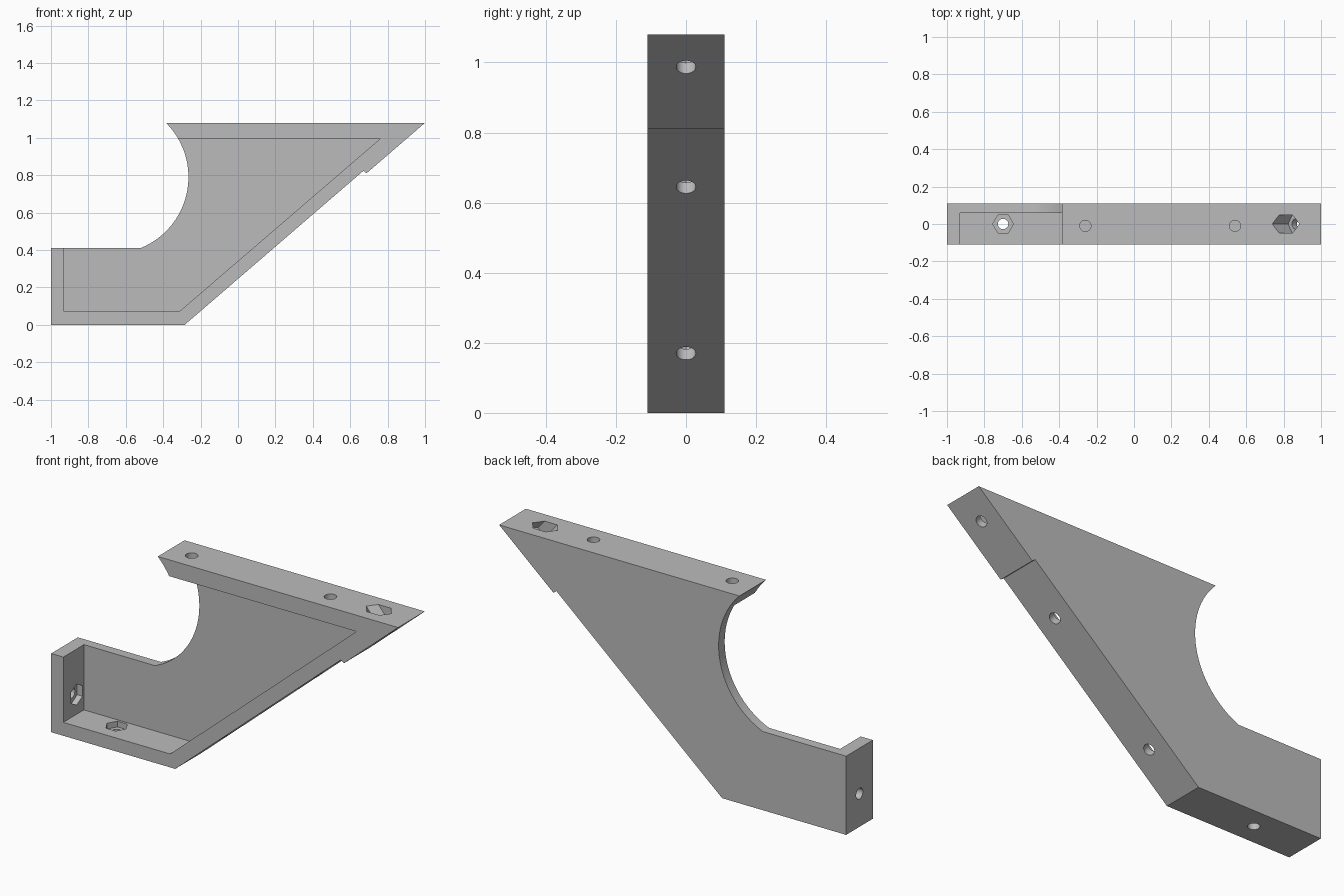
import bpy, bmesh, math
from mathutils import Vector

if "Cube" in bpy.data.objects:
    bpy.data.objects.remove(bpy.data.objects["Cube"], do_unlink=True)

HALF = 0.11                       # half depth of the bracket
WEB = 0.06                        # y where the back web begins
FLOOR = 0.04                      # material left under each nut recess
HOLE_R, HEX_R = 0.028, 0.055

grey = bpy.data.materials.new("plain_grey")
grey.use_nodes = True
colour = (0.5, 0.5, 0.5, 1)
grey.diffuse_color = colour
grey.node_tree.nodes["Principled BSDF"].inputs["Base Color"].default_value = colour


def make_object(name, bm):
    bmesh.ops.recalc_face_normals(bm, faces=bm.faces)
    mesh = bpy.data.meshes.new(name)
    bm.to_mesh(mesh)
    bm.free()
    mesh.materials.append(grey)
    ob = bpy.data.objects.new(name, mesh)
    bpy.context.collection.objects.link(ob)
    return ob


def prism(name, outline, y0, y1):
    """Extrude an x-z outline along y."""
    bm = bmesh.new()
    face = bm.faces.new([bm.verts.new((x, y0, z)) for x, z in outline])
    new = bmesh.ops.extrude_face_region(bm, geom=[face])["geom"]
    bmesh.ops.translate(bm, vec=(0, y1 - y0, 0),
                        verts=[v for v in new if isinstance(v, bmesh.types.BMVert)])
    return make_object(name, bm)


def drill(name, base, axis, start, end, radius, sides):
    """Cutter along axis; its first corner lies in the x-z plane."""
    axis = Vector(axis).normalized()
    u = axis.cross(Vector((0, 1, 0)))
    v = axis.cross(u)
    bm = bmesh.new()
    rings = []
    for t in (start, end):
        ring = []
        for i in range(sides):
            a = math.tau * i / sides
            p = Vector(base) + axis * t + (u * math.cos(a) + v * math.sin(a)) * radius
            ring.append(bm.verts.new(p))
        rings.append(ring)
        bm.faces.new(ring)
    for i in range(sides):
        j = (i + 1) % sides
        bm.faces.new((rings[0][i], rings[0][j], rings[1][j], rings[1][i]))
    return make_object(name, bm)


def cut(body, cutter):
    mod = body.modifiers.new("cut", 'BOOLEAN')
    mod.operation = 'DIFFERENCE'
    mod.solver = 'EXACT'
    mod.object = cutter
    cutter.hide_render = True
    bpy.context.view_layer.objects.active = body
    bpy.ops.object.modifier_apply(modifier=mod.name)
    bpy.data.objects.remove(cutter, do_unlink=True)


# Bracket body, with a round bite out of its left side
cx, cz, r = -0.675, 0.79, 0.41
a0 = math.asin((1.08 - cz) / r)
a1 = math.asin((0.41 - cz) / r)
steps = 32
arc = [(cx + r * math.cos(a), cz + r * math.sin(a))
       for a in (a0 + (a1 - a0) * i / steps for i in range(steps + 1))]
outline = [(-1, 0), (-0.285, 0), (0.67, 0.823), (0.687, 0.81), (1, 1.08)]
bracket = prism("bracket", outline + arc + [(-1, 0.41)], -HALF, HALF)

# Front pocket, leaving a rim and a back web
cut(bracket, prism("pocket", [(-0.93, 0.07), (-0.315, 0.07), (0.76, 0.995),
                              (-0.5, 0.995), (-0.6, 0.6), (-0.93, 0.6)], -0.3, WEB))

# Bolt holes with hexagonal nut recesses: outer point, inward axis, recess end
slope_in = (-0.653, 0, 0.757)
bolts = [((-0.7, 0, 0), (0, 0, 1), 0.12),
         ((-1, 0, 0.173), (1, 0, 0), 0.12),
         ((-0.088, 0, 0.17), slope_in, 0.12),
         ((0.463, 0, 0.645), slope_in, 0.12),
         ((0.892, 0, 0.987), slope_in, 0.3)]
for base, axis, end in bolts:
    cut(bracket, drill("bolt_hole", base, axis, -0.05, FLOOR + 0.02, HOLE_R, 32))
    cut(bracket, drill("nut_recess", base, axis, FLOOR, end, HEX_R, 6))

# Pilot holes in the top face
for x in (-0.26, 0.54):
    cut(bracket, drill("pilot_hole", (x, -0.01, 1.08), (0, 0, -1), -0.05, 0.06, 0.03, 32))

# Smooth curves, sharp corners
bpy.ops.object.select_all(action='DESELECT')
bracket.select_set(True)
bpy.context.view_layer.objects.active = bracket
bpy.ops.object.shade_smooth_by_angle(angle=math.radians(30))
